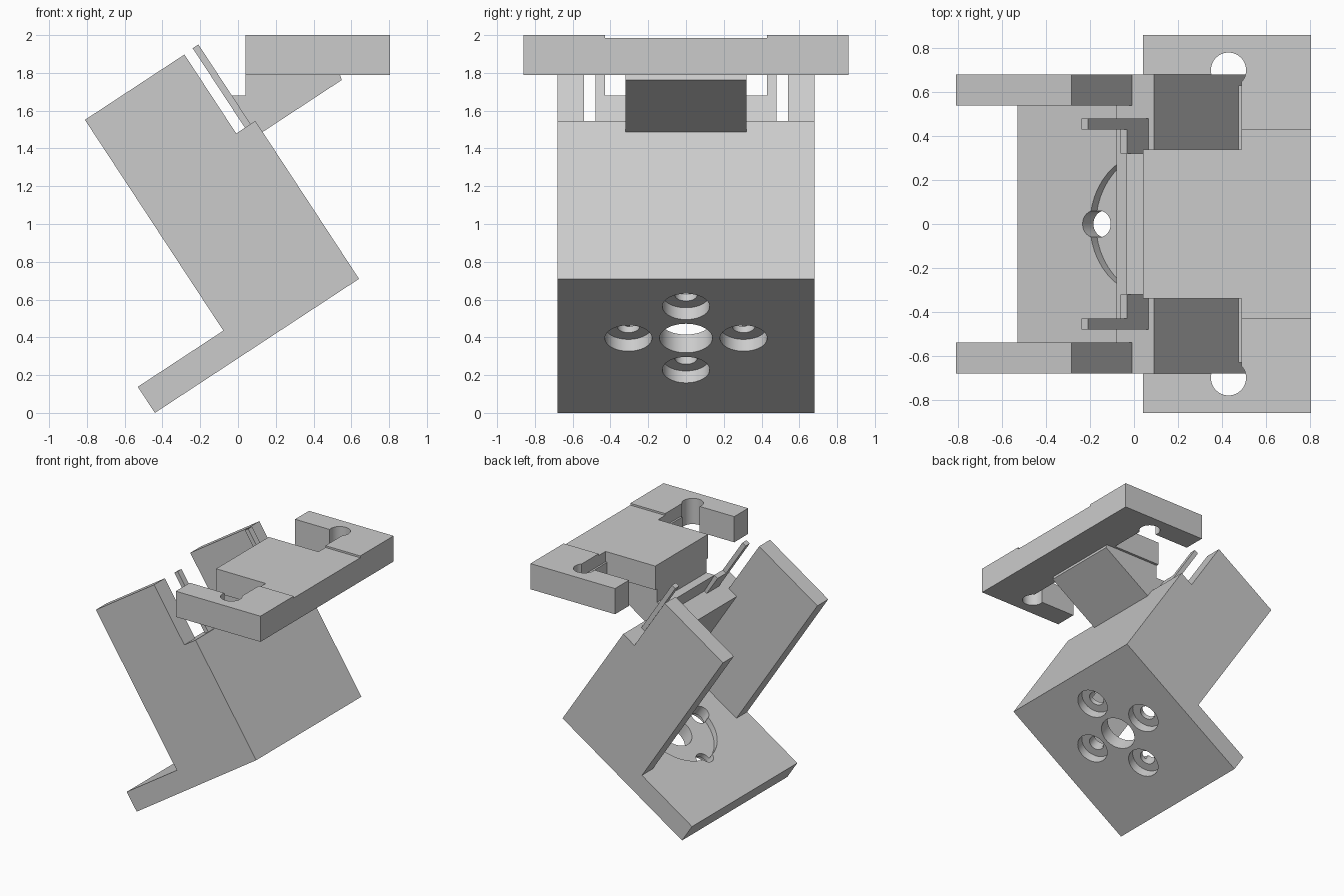
import bpy, bmesh, math
from mathutils import Matrix, Vector

if "Cube" in bpy.data.objects:
    bpy.data.objects.remove(bpy.data.objects["Cube"])

grey = bpy.data.materials.new("light grey")
grey.use_nodes = True
colour = (0.6, 0.6, 0.6, 1)
grey.diffuse_color = colour
grey.node_tree.nodes["Principled BSDF"].inputs["Base Color"].default_value = colour

# Tilted frame: u runs along the base plate, v is normal to it
TILT = math.atan2(0.549, 0.836)
U = Vector((math.cos(TILT), math.sin(TILT)))
V = Vector((-U.y, U.x))
CORNER = Vector((-0.44, 0))


def tilted(u, v):
    return tuple(CORNER + U * u + V * v)


def finish(name, bm):
    bmesh.ops.recalc_face_normals(bm, faces=bm.faces)
    mesh = bpy.data.meshes.new(name)
    bm.to_mesh(mesh)
    bm.free()
    mesh.materials.append(grey)
    obj = bpy.data.objects.new(name, mesh)
    bpy.context.collection.objects.link(obj)
    return obj


def prism(name, outline, y0, y1):
    """Side profile in x, z extruded across y."""
    bm = bmesh.new()
    face = bm.faces.new([bm.verts.new((x, y0, z)) for x, z in outline])
    out = bmesh.ops.extrude_face_region(bm, geom=[face])["geom"]
    verts = [g for g in out if isinstance(g, bmesh.types.BMVert)]
    bmesh.ops.translate(bm, verts=verts, vec=(0, y1 - y0, 0))
    return finish(name, bm)


def slab(name, u0, u1, v0, v1, y0, y1):
    return prism(name, [tilted(u0, v0), tilted(u1, v0), tilted(u1, v1), tilted(u0, v1)], y0, y1)


def block(name, x0, x1, y0, y1, z0, z1):
    return prism(name, [(x0, z0), (x1, z0), (x1, z1), (x0, z1)], y0, y1)


def cylinder(radius, depth, matrix):
    bm = bmesh.new()
    bmesh.ops.create_cone(bm, cap_ends=True, segments=48, radius1=radius,
                          radius2=radius, depth=depth, matrix=matrix)
    return finish("cutter", bm)


def bore(radius, u, y, v0, v1):
    x, z = tilted(u, (v0 + v1) / 2)
    return cylinder(radius, v1 - v0, Matrix.Translation((x, y, z)) @ Matrix.Rotation(-TILT, 4, "Y"))


def cut(obj, cutters):
    for c in cutters:
        mod = obj.modifiers.new("cut", "BOOLEAN")
        mod.operation = "DIFFERENCE"
        mod.solver = "EXACT"
        mod.object = c
    graph = bpy.context.evaluated_depsgraph_get()
    mesh = bpy.data.meshes.new_from_object(obj.evaluated_get(graph))
    obj.modifiers.clear()
    obj.data = mesh
    for c in cutters:
        bpy.data.objects.remove(c)
    bpy.ops.object.select_all(action="DESELECT")
    obj.select_set(True)
    bpy.context.view_layer.objects.active = obj
    bpy.ops.object.shade_smooth_by_angle(angle=math.radians(30))


# Base plate with round recess, centre bore and four counterbored holes
base = slab("base_plate", 0, 1.293, 0, 0.165, -0.68, 0.68)
MID, RING = 0.72, 0.305
cutters = [bore(0.325, MID, 0, 0.115, 0.3), bore(0.14, MID, 0, -0.1, 0.3)]
for i in range(4):
    a = i * math.pi / 2
    u, y = MID + RING * math.cos(a), RING * math.sin(a)
    cutters += [bore(0.06, u, y, -0.1, 0.3), bore(0.125, u, y, -0.1, 0.075)]
cut(base, cutters)

# Upright wall between the side cheeks
slab("rear_wall", 1.087, 1.293, 0.165, 1.0, -0.54, 0.54)

# Wedge arm carrying the top plate
prism("wedge_arm", [tilted(1.25, 0.93), tilted(1.794, 0.93), (0.54, 1.79),
                    (0.04, 1.79), (0.04, 1.68), (-0.035, 1.68)], -0.32, 0.32)

# Top plate: sunken middle and raised outer arms, with notches and relief holes
block("plate_tongue", 0.04, 0.49, -0.34, 0.34, 1.79, 1.985)
block("plate_middle", 0.49, 0.805, -0.43, 0.43, 1.79, 1.985)

for side, s in (("left", 1), ("right", -1)):
    # Stepped side cheek
    prism(side + "_cheek", [tilted(0.542, 0.165), tilted(1.293, 0.165), tilted(1.293, 1.0),
                            tilted(1.172, 1.0), tilted(1.172, 1.5), tilted(0.542, 1.5)],
          s * 0.54, s * 0.68)
    # Thin spring tab with a wide foot
    slab(side + "_tab", 1.227, 1.263, 1.0, 1.504, s * 0.43, s * 0.48)
    prism(side + "_tab_foot", [tilted(1.227, 1.0), tilted(1.263, 1.0),
                               tilted(1.263, 1.18), tilted(1.227, 1.18)], s * 0.32, s * 0.43)
    # Hooked plate arm, cut by a vertical hole at the notch corner
    bm = bmesh.new()
    plan = [(0.04, 0.68), (0.49, 0.68), (0.49, 0.43), (0.805, 0.43), (0.805, 0.86), (0.04, 0.86)]
    face = bm.faces.new([bm.verts.new((x, s * y, 1.79)) for x, y in plan])
    out = bmesh.ops.extrude_face_region(bm, geom=[face])["geom"]
    bmesh.ops.translate(bm, vec=(0, 0, 0.21),
                        verts=[g for g in out if isinstance(g, bmesh.types.BMVert)])
    arm = finish(side + "_plate_arm", bm)
    cut(arm, [cylinder(0.08, 1, Matrix.Translation((0.43, s * 0.7, 1.9)))])
    # Low ledge along the notch end
    block(side + "_notch_ledge", 0.475, 0.49, s * 0.34, s * 0.63, 1.79, 1.9)
